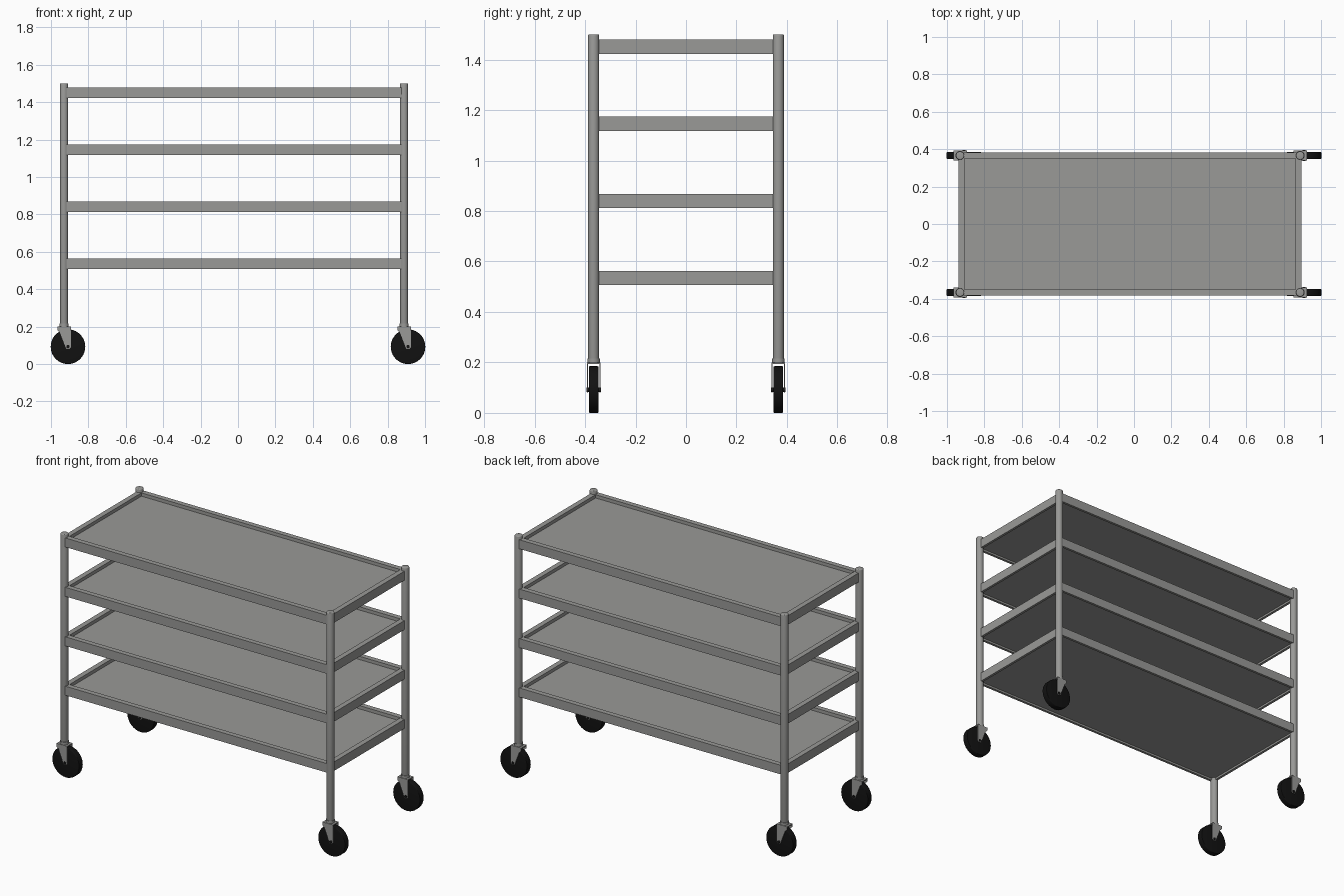
import bpy, bmesh, math
from mathutils import Matrix, Vector

if "Cube" in bpy.data.objects:
    bpy.data.objects.remove(bpy.data.objects["Cube"])


def material(name, rgb):
    m = bpy.data.materials.new(name)
    m.diffuse_color = (*rgb, 1)
    m.use_nodes = True
    m.node_tree.nodes["Principled BSDF"].inputs["Base Color"].default_value = m.diffuse_color
    return m


STEEL = material("grey steel", (0.32, 0.32, 0.31))
RUBBER = material("black rubber", (0.006, 0.006, 0.006))

CX = -0.021                  # rack centre, offset because the casters trail
POST_X, POST_Y = 0.909, 0.366


def finish(name, bm, mat, smooth=False):
    bmesh.ops.recalc_face_normals(bm, faces=bm.faces)
    me = bpy.data.meshes.new(name)
    bm.to_mesh(me)
    bm.free()
    me.materials.append(mat)
    ob = bpy.data.objects.new(name, me)
    bpy.context.collection.objects.link(ob)
    if smooth:
        bpy.context.view_layer.objects.active = ob
        ob.select_set(True)
        bpy.ops.object.shade_smooth_by_angle(angle=math.radians(35))
        ob.select_set(False)
    return ob


def cylinder(name, r, length, loc, mat, axis='Z', bevel=0.0, sides=32):
    bm = bmesh.new()
    bmesh.ops.create_cone(bm, cap_ends=True, segments=sides, radius1=r,
                          radius2=r, depth=length)
    if bevel:
        rims = [e for e in bm.edges
                if abs(e.verts[0].co.z - e.verts[1].co.z) < 1e-6]
        bmesh.ops.bevel(bm, geom=rims, offset=bevel, segments=3,
                        affect='EDGES', profile=0.5)
    if axis == 'Y':
        bm.transform(Matrix.Rotation(math.pi / 2, 4, 'X'))
    bm.transform(Matrix.Translation(loc))
    return finish(name, bm, mat, True)


def shelf(name, z0, z1):
    # tray: box with a sunken panel above and a shallower recess below
    bm = bmesh.new()
    bmesh.ops.create_cube(bm, size=1)
    bm.transform(Matrix.Translation((CX, 0, (z0 + z1) / 2))
                 @ Matrix.Diagonal((1.834, 0.766, z1 - z0, 1)))
    bm.normal_update()
    for sign, rim, depth in ((1, 0.045, 0.02), (-1, 0.022, 0.012)):
        face = next(f for f in bm.faces if f.normal.z * sign > 0.9)
        bmesh.ops.inset_region(bm, faces=[face], thickness=rim)
        walls = bmesh.ops.inset_region(bm, faces=[face], thickness=0.0005)
        for v in face.verts:
            v.co.z -= sign * depth
    finish(name, bm, STEEL)


def fork_plate(name, x, y):
    # tapered side plate from the swivel down to the axle
    outline = [(-0.036, 0.196), (0.036, 0.196), (0.036, 0.088),
               (0.028, 0.081), (0.012, 0.081), (0.006, 0.095),
               (-0.022, 0.168), (-0.036, 0.180)]
    bm = bmesh.new()
    f = bm.faces.new([bm.verts.new((x + px, y - 0.002, pz))
                      for px, pz in outline])
    ext = bmesh.ops.extrude_face_region(bm, geom=[f])
    bmesh.ops.translate(bm, vec=Vector((0, 0.004, 0)),
                        verts=[v for v in ext['geom']
                               if isinstance(v, bmesh.types.BMVert)])
    finish(name, bm, STEEL)


def fork_crown(name, x, y):
    bm = bmesh.new()
    bmesh.ops.create_cube(bm, size=1)
    bm.transform(Matrix.Translation((x, y, 0.197))
                 @ Matrix.Diagonal((0.072, 0.054, 0.006, 1)))
    finish(name, bm, STEEL)


# four shelves
for i, (z0, z1) in enumerate([(0.507, 0.563), (0.812, 0.868),
                              (1.118, 1.174), (1.423, 1.479)]):
    shelf(f"shelf_{i + 1}", z0, z1)

# corner posts with casters
for sx, xn in ((-1, "left"), (1, "right")):
    for sy, yn in ((-1, "front"), (1, "back")):
        tag = f"{yn}_{xn}"
        x, y = CX + sx * POST_X, sy * POST_Y
        wx = x + 0.021
        cylinder(f"post_{tag}", 0.0222, 1.3, (x, y, 0.85), STEEL, bevel=0.005)
        cylinder(f"caster_socket_{tag}", 0.0245, 0.02, (x, y, 0.206), STEEL)
        fork_crown(f"fork_crown_{tag}", x, y)
        for s, sn in ((-1, "outer"), (1, "inner")):
            fork_plate(f"fork_{sn}_{tag}", x, y + s * 0.025)
        cylinder(f"wheel_{tag}", 0.0925, 0.038, (wx, y, 0.0925), RUBBER,
                 'Y', bevel=0.004, sides=40)
        cylinder(f"axle_{tag}", 0.009, 0.058, (wx, y, 0.0925), RUBBER,
                 'Y', sides=12)
